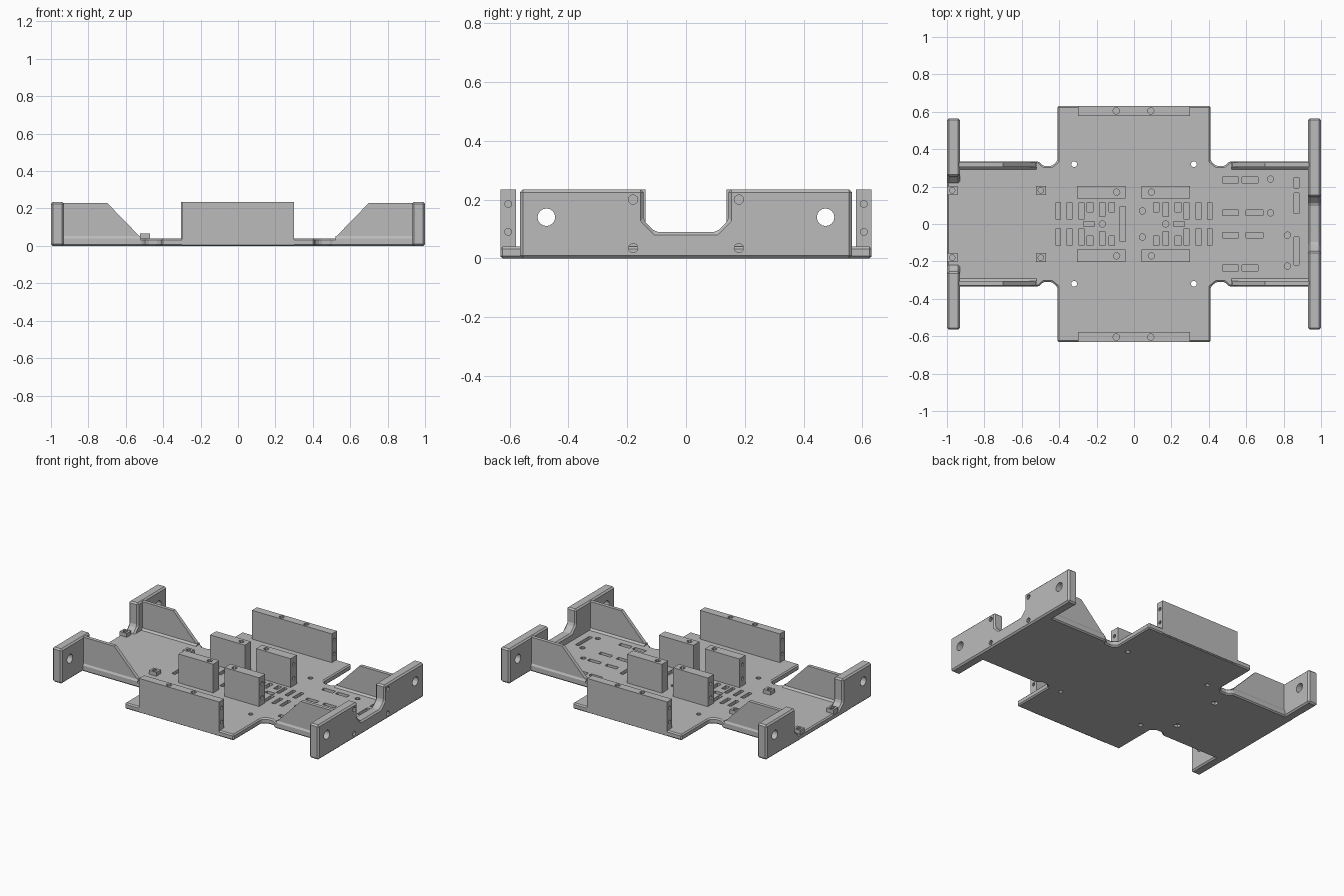
import bpy
import bmesh
from math import cos, sin, pi

if "Cube" in bpy.data.objects:
    bpy.data.objects.remove(bpy.data.objects["Cube"], do_unlink=True)

grey = bpy.data.materials.new("plain_grey")
grey.use_nodes = True
COLOR = (0.5, 0.5, 0.5, 1)
grey.diffuse_color = COLOR
grey.node_tree.nodes["Principled BSDF"].inputs["Base Color"].default_value = COLOR

# Ways to place a profile point (a, b) at height h along an axis
PLACE = {"x": lambda a, b, h: (h, a, b),
         "y": lambda a, b, h: (a, h, b),
         "z": lambda a, b, h: (a, b, h)}


def add_prism(bm, pts, axis, lo, hi):
    place = PLACE[axis]
    bottom = [bm.verts.new(place(a, b, lo)) for a, b in pts]
    top = [bm.verts.new(place(a, b, hi)) for a, b in pts]
    faces = [bm.faces.new(bottom), bm.faces.new(top)]
    n = len(pts)
    for i in range(n):
        j = (i + 1) % n
        faces.append(bm.faces.new((bottom[i], bottom[j], top[j], top[i])))
    bmesh.ops.recalc_face_normals(bm, faces=faces)


def rect(a0, a1, b0, b1):
    return [(a0, b0), (a1, b0), (a1, b1), (a0, b1)]


def ring(a, b, r, n=10):
    return [(a + r * cos(2 * pi * i / n), b + r * sin(2 * pi * i / n)) for i in range(n)]


def make(name, solids):
    bm = bmesh.new()
    for solid in solids:
        add_prism(bm, *solid)
    mesh = bpy.data.meshes.new(name)
    bm.to_mesh(mesh)
    bm.free()
    mesh.materials.append(grey)
    obj = bpy.data.objects.new(name, mesh)
    bpy.context.scene.collection.objects.link(obj)
    return obj


def part(name, solid, cuts=(), bevel=0.0):
    obj = make(name, [solid])
    if bevel:
        mod = obj.modifiers.new("edge_chamfer", "BEVEL")
        mod.width = bevel
        mod.segments = 1
        mod.limit_method = "ANGLE"
    cutter = None
    if cuts:
        cutter = make(name + "_cutter", cuts)
        cutter.hide_render = True
        mod = obj.modifiers.new("holes", "BOOLEAN")
        mod.object = cutter
        mod.operation = "DIFFERENCE"
        mod.solver = "EXACT"
    bpy.context.view_layer.objects.active = obj
    for mod in list(obj.modifiers):
        bpy.ops.object.modifier_apply(modifier=mod.name)
    if cutter:
        bpy.data.objects.remove(cutter, do_unlink=True)
    return obj


FLOOR, TOP = 0.04, 0.235
SIDES = (-1, 1)

# Base plate outline with notches beside the wide middle
quarter = [(0.98, 0.335), (0.51, 0.335), (0.485, 0.31), (0.44, 0.31), (0.41, 0.335), (0.41, 0.632)]
half = quarter + [(-x, y) for x, y in reversed(quarter)]
half[-1] = (-1, 0.335)
outline = half + [(x, -y) for x, y in reversed(half)]

# Shallow slots and round recesses in the floor
pockets = []


def slot(x, y, w, d):
    pockets.append((rect(x - w / 2, x + w / 2, y - d / 2, y + d / 2), "z", 0.02, 0.1))


def dimple(x, y):
    pockets.append((ring(x, y, 0.017), "z", 0.02, 0.1))


for s in SIDES:
    for t in SIDES:
        for x in (0.28, 0.345, 0.405):
            slot(s * x, t * 0.07, 0.026, 0.09)
        for x, y, d in ((0.235, 0.09, 0.05), (0.17, 0.078, 0.075), (0.118, 0.09, 0.05)):
            slot(s * x, t * y, 0.03, d)
        pockets.append((ring(s * 0.32, t * 0.32, 0.016), "z", -0.1, 0.1))
    slot(s * 0.24, 0, 0.06, 0.028)
    dimple(s * 0.17, 0)
    dimple(0.045, s * 0.07)
    slot(0.515, s * 0.235, 0.085, 0.03)
    slot(0.62, s * 0.235, 0.085, 0.03)
    slot(0.515, s * 0.06, 0.085, 0.028)
    slot(0.645, s * 0.06, 0.09, 0.028)
    # Square nut pocket underneath
    pockets.append((rect(-0.515, -0.48, s * 0.18 - 0.018, s * 0.18 + 0.018), "z", -0.1, 0.02))
slot(-0.06, 0, 0.028, 0.185)
slot(0.868, 0.11, 0.026, 0.11)
slot(0.868, -0.145, 0.026, 0.15)
slot(0.868, 0.22, 0.026, 0.055)
for x, y in ((0.73, 0.24), (0.73, 0.06), (0.82, -0.06), (0.82, -0.225)):
    dimple(x, y)
part("base_plate", (outline, "z", 0, FLOOR), pockets, 0.008)

# Full end wall with a notch at the +x end
notched = [(-0.565, 0), (0.565, 0), (0.565, TOP), (0.145, TOP), (0.145, 0.13), (0.105, 0.09)]
notched += [(-0.105, 0.09), (-0.145, 0.13), (-0.145, TOP), (-0.565, TOP)]
wall_cuts = []
for s in SIDES:
    wall_cuts.append((ring(s * 0.475, 0.14, 0.03, 16), "x", 0.8, 1.1))
    wall_cuts.append((ring(s * 0.53, 0, 0.018), "z", 0.195, 0.3))
    for z in (0.035, 0.2):
        wall_cuts.append((ring(s * 0.18, z, 0.016), "x", 0.96, 1.1))
part("left_end_wall", (notched, "x", 0.93, 1.0), wall_cuts, 0.01)

for s in SIDES:
    side = "back" if s > 0 else "front"

    # Split end wall at the -x end, flared at its foot
    flared = [(0.565, 0), (0.565, TOP), (0.255, TOP), (0.255, 0.08), (0.215, FLOOR), (0.215, 0)]
    cuts = [(ring(s * 0.475, 0.14, 0.03, 16), "x", -1.1, -0.8),
            (ring(s * 0.53, 0, 0.018), "z", 0.195, 0.3)]
    part(side + "_right_end_wall", ([(s * y, z) for y, z in flared], "x", -1.0, -0.93), cuts, 0.01)

    # Long side wall with screw holes in its top and ends
    cuts = [(ring(x, s * 0.605, 0.017), "z", 0.19, 0.3) for x in (-0.095, 0.09)]
    for e in SIDES:
        for z in (0.09, 0.185):
            cuts.append((ring(s * 0.605, z, 0.012), "x", e * 0.3 - 0.03, e * 0.3 + 0.03))
    y0, y1 = sorted((s * 0.578, s * 0.632))
    part(side + "_side_wall", (rect(-0.3, 0.3, 0.005, TOP), "y", y0, y1), cuts)

    for e in SIDES:
        end = "left" if e > 0 else "right"

        # Inner mounting block
        x0, x1 = (0.04, 0.3) if e > 0 else (-0.305, -0.045)
        y0, y1 = sorted((s * 0.137, s * 0.202))
        cuts = [(ring(e * 0.093, s * 0.17, 0.017), "z", 0.19, 0.3)]
        for z in (0.09, 0.185):
            cuts.append((ring(s * 0.17, z, 0.012), "x", e * 0.3 - 0.03, e * 0.3 + 0.03))
        part(side + "_" + end + "_inner_block", (rect(x0, x1, 0.02, TOP), "y", y0, y1), cuts)

        # Sloped gusset and its raised foot
        sloped = [(0.94, 0.02), (0.51, 0.02), (0.525, 0.05), (0.7, 0.23), (0.94, 0.23)]
        y0, y1 = sorted((s * 0.304, s * 0.328))
        part(side + "_" + end + "_gusset", ([(e * x, z) for x, z in sloped], "y", y0, y1))
        foot = [(0.292, 0.02), (0.292, FLOOR), (0.304, 0.052), (0.328, 0.052), (0.335, FLOOR), (0.335, 0.02)]
        x0, x1 = sorted((e * 0.52, e * 0.94))
        part(side + "_" + end + "_gusset_foot", ([(s * y, z) for y, z in foot], "x", x0, x1))

    # Small square posts on the open end of the floor
    for label, x in (("outer", -0.972), ("inner", -0.498)):
        cuts = [(ring(x, s * 0.18, 0.015), "z", 0.045, 0.2)]
        part(side + "_" + label + "_post",
             (rect(x - 0.027, x + 0.027, s * 0.18 - 0.024, s * 0.18 + 0.024), "z", 0.03, 0.066), cuts)
